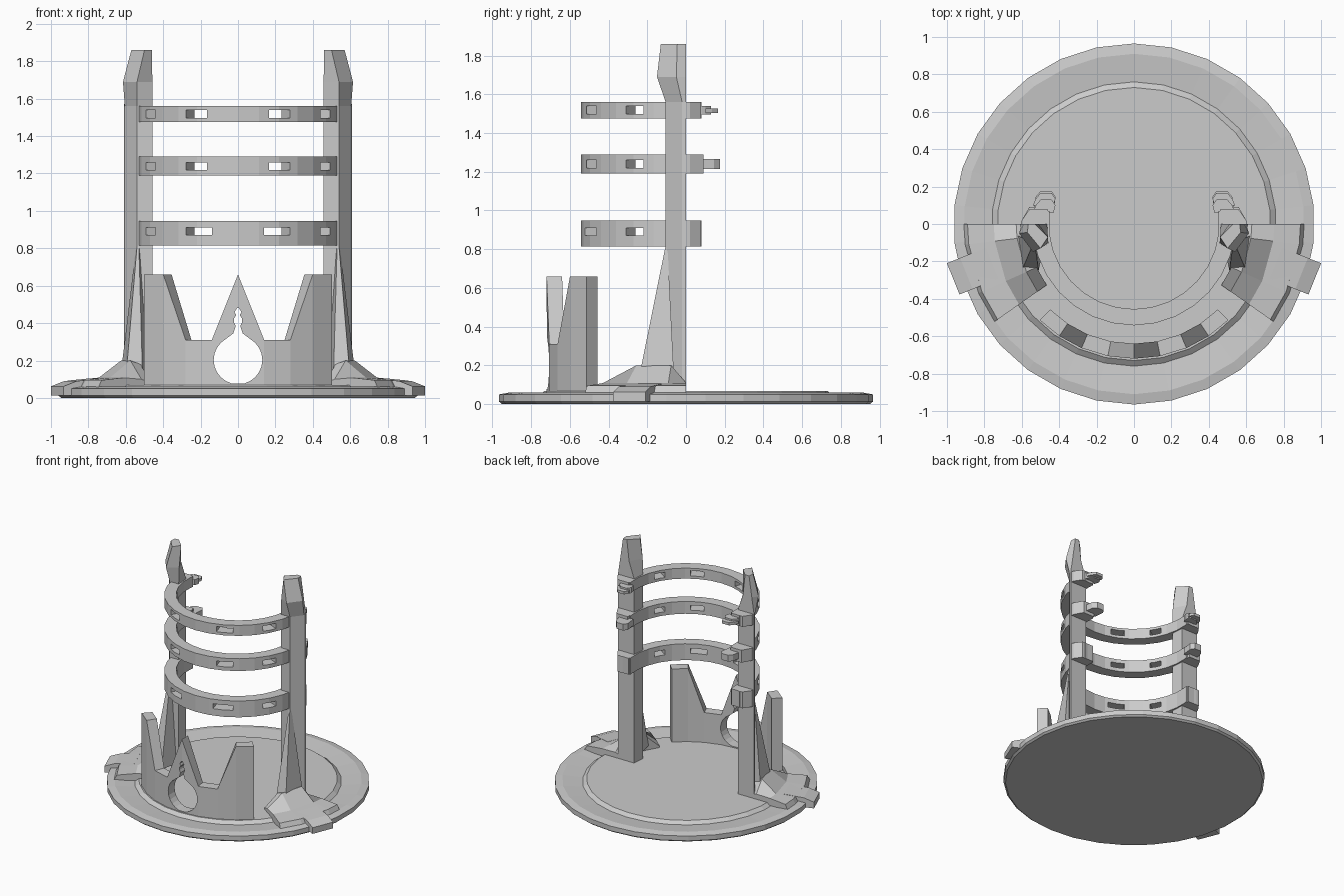
import bpy, bmesh
from math import sin, cos, radians

if "Cube" in bpy.data.objects:
    bpy.data.objects.remove(bpy.data.objects["Cube"])

def loft(name, loops):
    # Skin closed loops in order and cap both ends
    bm = bmesh.new()
    rows = [[bm.verts.new(p) for p in loop] for loop in loops]
    n = len(rows[0])
    for a, b in zip(rows, rows[1:]):
        for i in range(n):
            j = (i + 1) % n
            bm.faces.new((a[i], a[j], b[j], b[i]))
    bm.faces.new(rows[0])
    bm.faces.new(rows[-1])
    bmesh.ops.recalc_face_normals(bm, faces=bm.faces[:])
    me = bpy.data.meshes.new(name)
    bm.to_mesh(me)
    bm.free()
    ob = bpy.data.objects.new(name, me)
    bpy.context.collection.objects.link(ob)
    return ob

def polar(r, deg, z):
    # Angle is measured from the front (-y) towards +x
    return (r * sin(radians(deg)), -r * cos(radians(deg)), z)

def sweep(name, angles, section):
    return loft(name, [[polar(r, a, z) for r, z in section(i)] for i, a in enumerate(angles)])

def arc_block(name, angles, r0, r1, z0, z1):
    return sweep(name, angles, lambda i: [(r0, z0), (r1, z0), (r1, z1), (r0, z1)])

def box(name, x0, x1, y0, y1, z0, z1):
    return loft(name, [[(x0, y0, z), (x1, y0, z), (x1, y1, z), (x0, y1, z)] for z in (z0, z1)])

def cut(ob, cutter):
    cutter.hide_render = True
    m = ob.modifiers.new("cut", 'BOOLEAN')
    m.operation, m.solver, m.object = 'DIFFERENCE', 'EXACT', cutter
    bpy.context.view_layer.objects.active = ob
    bpy.ops.object.modifier_apply(modifier=m.name)
    bpy.data.objects.remove(cutter)

# Round base with a shallow groove around the raised floor
base_profile = [(.95, 0), (.965, .012), (.965, .05), (.91, .06), (.76, .045), (.73, .068)]
loft("base", [[polar(r, i * 12, z) for i in range(30)] for r, z in base_profile])

# Crown-like front wall: heights over angles
half = [(11.2, .31), (22.9, .31), (33.7, .66), (44.4, .66)]
crown = [(-a, h) for a, h in reversed(half)] + [(0, .66)] + half
wall = sweep("front_wall", [a for a, h in crown],
             lambda i: [(.64, .05), (.72, .05), (.72, crown[i][1]), (.64, crown[i][1])])

# Keyhole opening in the wall
right = [(.13 * cos(radians(t)), .203 + .13 * sin(radians(t))) for t in range(-75, 61, 15)]
right += [(.025, .345), (.012, .385), (.022, .405), (.022, .425), (.009, .443), (.018, .458), (.006, .48)]
outline = right + [(-x, z) for x, z in reversed(right)]
cut(wall, loft("keyhole_cutter", [[(x, y, z) for x, z in outline] for y in (-.9, -.5)]))

# Three horizontal bands with windows
ring_angles = [-98.5] + list(range(-96, 97, 12)) + [98.5]
bands = {"lower": (.815, .947, .87, .91, 15), "middle": (1.19, 1.29, 1.22, 1.26, 18),
         "upper": (1.475, 1.56, 1.497, 1.54, 18)}
for name, (z0, z1, w0, w1, a0) in bands.items():
    band = arc_block(name + "_band", ring_angles, .455, .542, z0, z1)
    for s in (-1, 1):
        for lo, hi in ((a0, 31), (55, 66)):
            cut(band, arc_block("window_cutter", [s * lo, s * hi], .38, .65, w0, w1))

# Parts repeated on both sides
for s, side in ((-1, "left"), (1, "right")):
    # Upright post with leaning cap
    levels = [
        (.05, [(.54, -.105), (.605, -.02), (.61, 0), (.465, 0), (.458, -.105)]),
        (1.56, [(.54, -.105), (.605, -.02), (.61, 0), (.465, 0), (.458, -.105)]),
        (1.69, [(.54, -.15), (.615, -.05), (.59, 0), (.51, 0), (.458, -.1)]),
        (1.86, [(.50, -.13), (.57, -.045), (.565, 0), (.53, 0), (.46, -.07)])]
    loft(side + "_post", [[(s * x, y, z) for x, y in pts] for z, pts in levels])

    # Tapering gusset in front of the post
    loft(side + "_gusset", [
        [(s * .63, -.06, .1), (s * .60, -.25, .1), (s * .51, -.25, .1), (s * .47, -.06, .1)],
        [(s * .545, -.095, .81), (s * .54, -.107, .81), (s * .53, -.107, .81), (s * .525, -.095, .81)]])

    # Faceted foot around the post
    angles, hill = [90, 83, 66, 55], [.11, .2, .2, .1]
    sweep(side + "_foot", [s * a for a in angles],
          lambda i: [(.57, .05), (.57, hill[i] - .02), (.63, hill[i]), (.75, .108),
                     (.89, .095), (.915, .05)])

    # Tab sticking out past the rim, sloping down at its end
    c, d = cos(radians(22)), -sin(radians(22))
    tab = [(.78, .02), (1.006, .012), (1.006, .062), (.93, .09), (.78, .105)]
    loft(side + "_tab", [[(s * (r * c - t * d), r * d + t * c, z) for r, z in tab]
                         for t in (0, .18)])

    # Band end blocks and stepped clips behind the post
    for name, (z0, z1, w0, w1, a0) in bands.items():
        y1 = .09 if name == "middle" else .077
        loft(f"{side}_{name}_end", [[(s * x, y, z) for x, y in
             ((.46, -.02), (.605, -.02), (.60, .02), (.56, y1), (.46, y1))] for z in (z0, z1)])
    def clip(part, ys, zs):
        loft(side + part, [[(s * x, y, z) for x, y in
             ((.43, ys[0]), (.54, ys[0]), (.525, ys[1] - .03), (.50, ys[1]), (.44, ys[1]),
              (.42, ys[1] - .03))] for z in zs])
    clip("_middle_clip", (.06, .175), (1.215, 1.266))
    clip("_upper_clip", (.06, .13), (1.495, 1.54))
    clip("_upper_clip_tip", (.1, .165), (1.504, 1.526))
